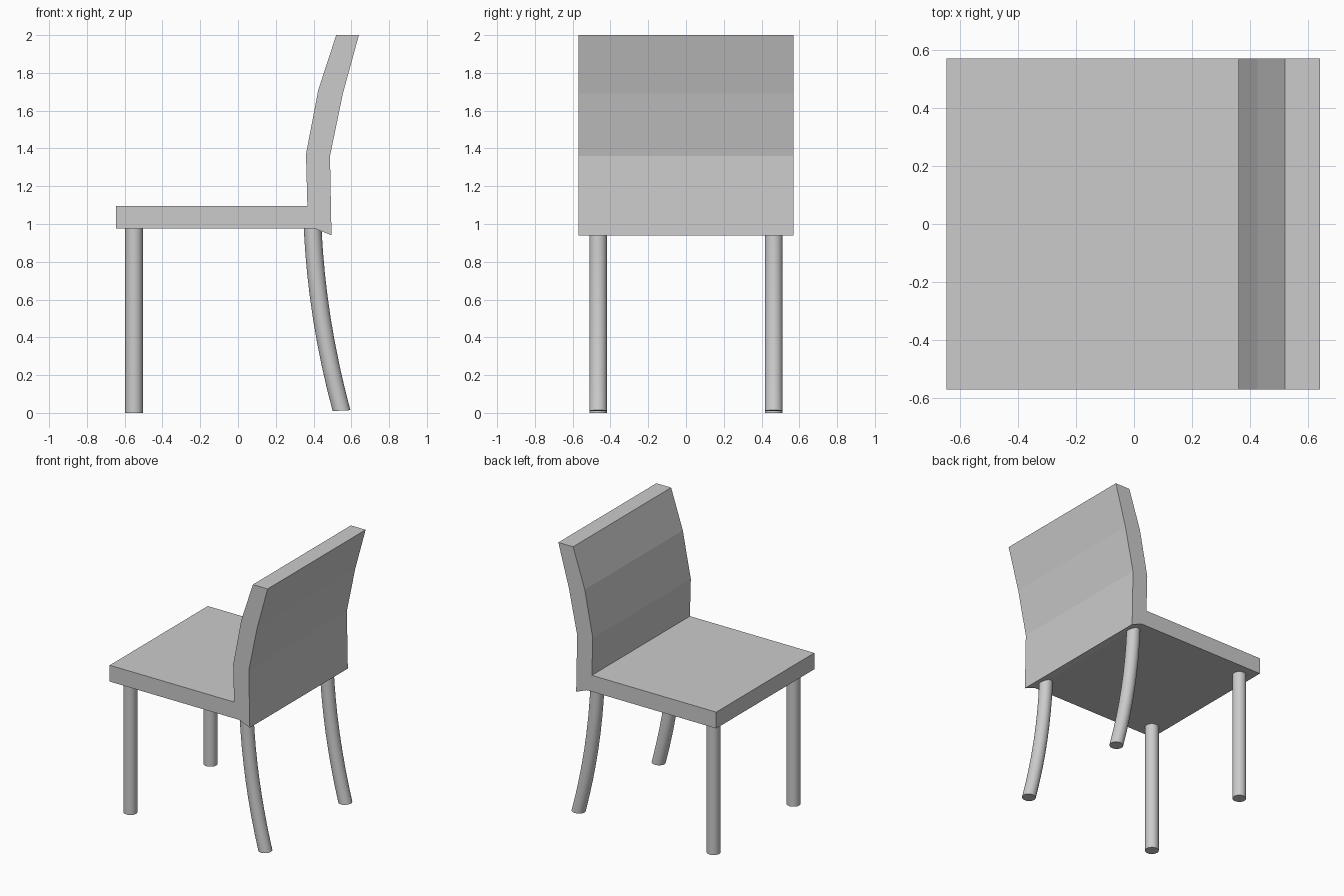
import bpy, math

if "Cube" in bpy.data.objects:
    bpy.data.objects.remove(bpy.data.objects["Cube"])

HALF_W = 0.57      # half width of seat and backrest
LEG_Y = 0.465      # leg offset from centre line
LEG_R = 0.047
SIDES = 24


def make_object(name, verts, faces):
    mesh = bpy.data.meshes.new(name)
    mesh.from_pydata(verts, [], faces)
    mesh.update()
    obj = bpy.data.objects.new(name, mesh)
    bpy.context.collection.objects.link(obj)
    return obj


def extrude_profile(name, rows):
    """Solid across y from rows of (front x, front z, back x, back z)."""
    verts = [(x, y, z) for a, b, c, d in rows
             for x, z in ((a, b), (c, d)) for y in (-HALF_W, HALF_W)]
    n = len(rows)
    faces = [(0, 1, 3, 2)]
    for i in range(n - 1):
        a, b = 4 * i, 4 * i + 4
        for p, q in ((0, 2), (2, 3), (3, 1), (1, 0)):
            faces.append((a + p, a + q, b + q, b + p))
    t = 4 * (n - 1)
    faces.append((t, t + 2, t + 3, t + 1))
    return make_object(name, verts, faces)


def leg(name, y, path):
    """Round leg with level rings along (x, z, tilt) points, bottom to top."""
    verts, faces = [], []
    for x, z, tilt in path:
        for k in range(SIDES):
            a = 2 * math.pi * k / SIDES
            dx = LEG_R * math.cos(a)
            verts.append((x + dx, y + LEG_R * math.sin(a), z + dx * tilt))
    for i in range(len(path) - 1):
        for k in range(SIDES):
            j = (k + 1) % SIDES
            a, b = i * SIDES, (i + 1) * SIDES
            faces.append((a + k, a + j, b + j, b + k))
    last = (len(path) - 1) * SIDES
    faces.append(tuple(reversed(range(SIDES))))
    faces.append(tuple(range(last, last + SIDES)))
    obj = make_object(name, verts, faces)
    bpy.ops.object.select_all(action='DESELECT')
    obj.select_set(True)
    bpy.context.view_layer.objects.active = obj
    bpy.ops.object.shade_smooth_by_angle(angle=math.radians(40))


# Seat slab
extrude_profile("seat", [(-0.645, 0.975, 0.42, 0.975),
                         (-0.645, 1.095, 0.42, 1.095)])

# Backrest, leaning back in three flat bands
extrude_profile("backrest", [(0.37, 0.99, 0.495, 0.94),
                             (0.36, 1.37, 0.487, 1.36),
                             (0.425, 1.71, 0.555, 1.69),
                             (0.52, 2.0, 0.64, 2.0)])

# Straight front legs and curved back legs
front_path = [(-0.55, 0.0, 0), (-0.55, 0.975, 0)]
back_path = []
for i in range(9):
    t = i / 8
    x = 0.395 + 0.045 * (1 - t) + 0.108 * (1 - t) ** 2
    back_path.append((x, 0.012 + 0.968 * t, 0.05 * (1 - t)))

for side, y in (("left", -LEG_Y), ("right", LEG_Y)):
    leg("front_leg_" + side, y, front_path)
    leg("back_leg_" + side, y, back_path)
